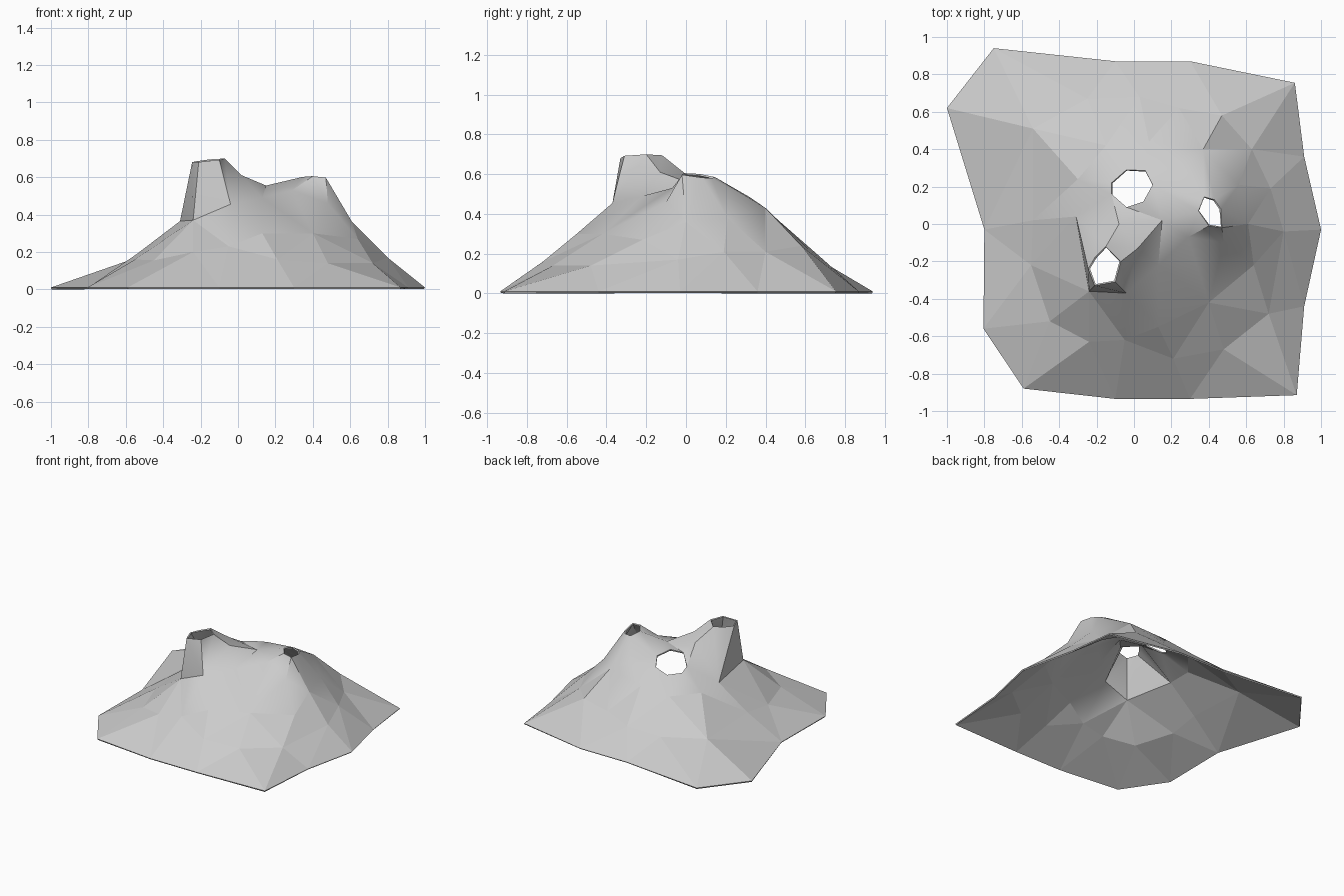
import bpy, bmesh
from mathutils import Vector
from mathutils.geometry import delaunay_2d_cdt

if "Cube" in bpy.data.objects:
    bpy.data.objects.remove(bpy.data.objects["Cube"])

SHELL = 0.01

# Ground outline
outline = [(-1, .62), (-.8, -.03), (-.805, -.56), (-.59, -.88), (-.1, -.935), (.3, -.935), (.87, -.915),
           (.91, -.44), (1, -.03), (.91, .36), (.86, .755), (.3, .87), (-.1, .87), (-.75, .94)]

# Vent rims; each lies on a sloping plane: z = c + a*x + b*y
vents = [
    ([(-.04, .29), (.06, .285), (.10, .21), (.05, .12), (-.04, .09), (-.12, .16), (-.12, .22)], (.60, .3, -.48)),
    ([(-.15, -.12), (-.07, -.2), (-.10, -.31), (-.21, -.33), (-.245, -.24), (-.21, -.18)], (.715, .1, .04)),
    ([(.375, .145), (.43, .13), (.465, .08), (.47, -.02), (.40, -.01), (.345, .07)], (.66, -.14, -.15)),
]

# Lower slope and ridge points
slopes = [(-.45, -.52, .155), (-.24, -.63, .20), (-.05, -.62, .23), (.21, -.72, .16), (.13, -.55, .30),
          (.48, -.67, .14), (.40, -.42, .30), (.72, -.48, .14), (.64, -.22, .27), (.61, 0, .36), (.80, -.04, .17),
          (.73, .19, .21), (.56, .21, .38), (.63, .40, .21), (.47, .58, .24), (.37, .40, .43),
          (.24, .62, .22), (.03, .68, .18), (-.25, .67, .17), (-.54, .51, .17), (-.54, .02, .19), (-.55, -.22, .16)]
# Summit saddle and vent bases
summit = [(-.31, .04, .365), (-.24, -.36, .37), (-.04, -.37, .455),
          (.02, -.13, .61), (.13, -.22, .49), (.15, .02, .555), (-.08, .0, .60), (.29, -.07, .53),
          (.48, -.10, .46), (-.30, .24, .36), (-.15, .42, .36), (.08, .44, .39), (.26, .32, .485)]


def inside(p, poly):
    hit = False
    for (x1, y1), (x2, y2) in zip(poly, poly[1:] + poly[:1]):
        if (y1 > p[1]) != (y2 > p[1]) and p[0] < (x2 - x1) * (p[1] - y1) / (y2 - y1) + x1:
            hit = not hit
    return hit


# Gather points and the constrained loops
points, edges = [], []


def add_loop(loop, plane):
    first, n = len(points), len(loop)
    c, a, b = plane
    points.extend((x, y, c + a * x + b * y) for x, y in loop)
    edges.extend((first + i, first + (i + 1) % n) for i in range(n))


add_loop(outline, (SHELL, 0, 0))
for rim, plane in vents:
    add_loop(rim, plane)
points += slopes + summit

# Triangulate, keep faces inside the outline and outside the vents
co, _, faces, orig, _, _ = delaunay_2d_cdt([Vector(p[:2]) for p in points], edges, [], 0, 1e-5)
bm = bmesh.new()
verts = [bm.verts.new((c.x, c.y, points[o[0]][2] if o else .2)) for c, o in zip(co, orig)]
for f in faces:
    mid = sum((co[i] for i in f), Vector((0, 0))) / len(f)
    if inside(mid, outline) and not any(inside(mid, r) for r, _ in vents):
        face = bm.faces.new([verts[i] for i in f])
        face.normal_update()
        if face.normal.z < 0:
            face.normal_flip()

# Pick the smoother diagonals so ridges and vents flare cleanly
bmesh.ops.beautify_fill(bm, faces=bm.faces[:], edges=[e for e in bm.edges if not e.is_boundary], method='ANGLE')

mesh = bpy.data.meshes.new("vented_mound")
bm.to_mesh(mesh)
bm.free()
mound = bpy.data.objects.new("vented_mound", mesh)
bpy.context.collection.objects.link(mound)

# Thin shell, open underneath
shell = mound.modifiers.new("shell", 'SOLIDIFY')
shell.thickness = SHELL
shell.offset = -1
bpy.context.view_layer.objects.active = mound
mound.select_set(True)
bpy.ops.object.modifier_apply(modifier="shell")

# Smooth summit, faceted lower slopes
bpy.ops.object.shade_smooth_by_angle(angle=0.6)
for p in mound.data.polygons:
    if p.center.z < .3:
        p.use_smooth = False
